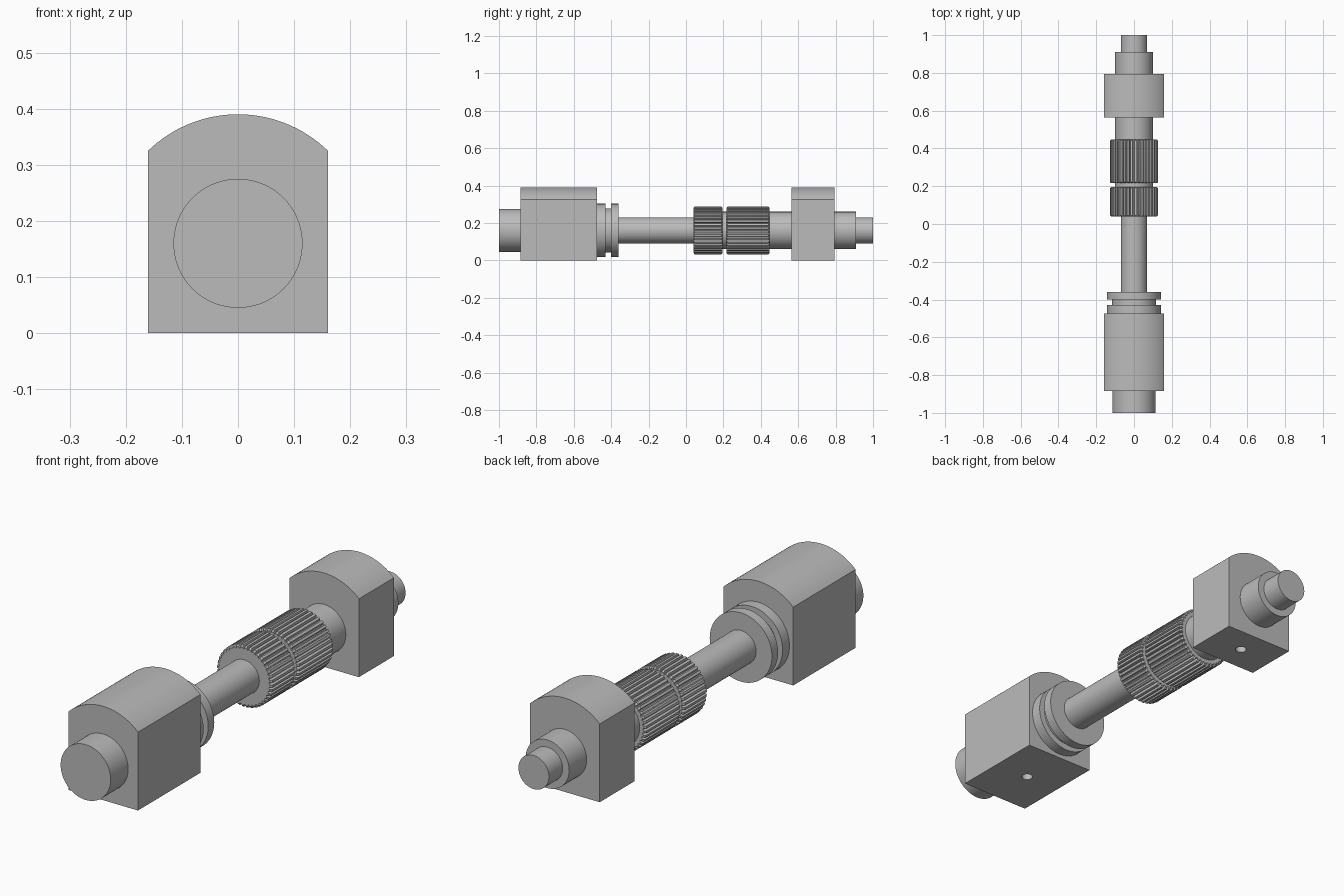
import bpy, bmesh
from math import sin, cos, pi, asin, radians

cube = bpy.data.objects.get("Cube")
if cube:
    bpy.data.objects.remove(cube, do_unlink=True)

AXIS_Z = 0.16

steel = bpy.data.materials.new("grey_steel")
steel.use_nodes = True
GREY = (0.5, 0.5, 0.5, 1)
steel.diffuse_color = GREY
steel.node_tree.nodes["Principled BSDF"].inputs["Base Color"].default_value = GREY


def loft(name, rings):
    """Capped body from rings of (x, y, z) points."""
    bm = bmesh.new()
    loops = [[bm.verts.new(p) for p in ring] for ring in rings]
    n = len(loops[0])
    for a, b in zip(loops, loops[1:]):
        for i in range(n):
            j = (i + 1) % n
            bm.faces.new((a[i], a[j], b[j], b[i]))
    bm.faces.new(loops[0])
    bm.faces.new(loops[-1])
    bmesh.ops.recalc_face_normals(bm, faces=bm.faces)
    mesh = bpy.data.meshes.new(name)
    bm.to_mesh(mesh)
    bm.free()
    mesh.materials.append(steel)
    obj = bpy.data.objects.new(name, mesh)
    bpy.context.collection.objects.link(obj)
    return obj


def activate(obj):
    bpy.ops.object.select_all(action='DESELECT')
    obj.select_set(True)
    bpy.context.view_layer.objects.active = obj


def smooth(obj, angle=30):
    activate(obj)
    bpy.ops.object.shade_smooth_by_angle(angle=radians(angle))


def polar(r, a, y):
    return (r * cos(a), y, AXIS_Z + r * sin(a))


def rod(name, r, y0, y1, n=72):
    smooth(loft(name, [[polar(r, 2 * pi * i / n, y) for i in range(n)]
                       for y in (y0, y1)]))


def splined_ring(name, y0, y1, outer=0.128, root=0.115, teeth=40, bevel=0.006):
    # Trapezoid teeth, chamfered at both ends
    step = 2 * pi / teeth
    shape = ((root, 0.0), (root, 0.22), (outer, 0.36), (outer, 0.86))

    def ring(y, limit):
        return [polar(min(r, limit), (t + f) * step, y)
                for t in range(teeth) for r, f in shape]
    smooth(loft(name, [ring(y0, 0.12), ring(y0 + bevel, outer),
                       ring(y1 - bevel, outer), ring(y1, 0.12)]), 20)


def bearing_block(name, y0, y1, half=0.16, crown=0.23, n=32):
    # Square sides and base with a crown concentric to the shaft
    span = asin(half / crown)
    arc = [polar(crown, pi / 2 - span + 2 * span * i / n, 0) for i in range(n + 1)]
    outline = [(-half, 0, 0), (half, 0, 0)] + arc
    block = loft(name, [[(x, y, z) for x, _, z in outline] for y in (y0, y1)])

    # Blind mounting hole in the base
    bpy.ops.mesh.primitive_cylinder_add(vertices=32, radius=0.022, depth=0.1,
                                        location=(0, (y0 + y1) / 2, 0.01))
    cutter = bpy.context.object
    cutter.name = name + "_hole_cutter"
    cutter.hide_render = True
    cutter.data.materials.append(steel)
    mod = block.modifiers.new("mounting_hole", 'BOOLEAN')
    mod.operation = 'DIFFERENCE'
    mod.solver = 'EXACT'
    mod.object = cutter
    activate(block)
    bpy.ops.object.modifier_apply(modifier=mod.name)
    bpy.data.objects.remove(cutter, do_unlink=True)
    smooth(block)


# Bearing blocks
bearing_block("front_bearing_block", -0.885, -0.475)
bearing_block("rear_bearing_block", 0.565, 0.795)

# Round shaft sections, front to back
rod("front_journal", 0.115, -1.0, -0.88)
rod("inner_flange", 0.143, -0.478, -0.43)
rod("flange_groove", 0.117, -0.432, -0.398)
rod("outer_flange", 0.143, -0.40, -0.36)
rod("main_shaft", 0.07, -0.362, 0.05)
rod("spline_groove", 0.1, 0.19, 0.22)
rod("rear_shaft", 0.1, 0.44, 0.57)
rod("rear_journal", 0.1, 0.79, 0.91)
rod("rear_shaft_tip", 0.07, 0.905, 1.0)

# Splined rings
splined_ring("short_splined_ring", 0.04, 0.196)
splined_ring("long_splined_ring", 0.216, 0.447)
